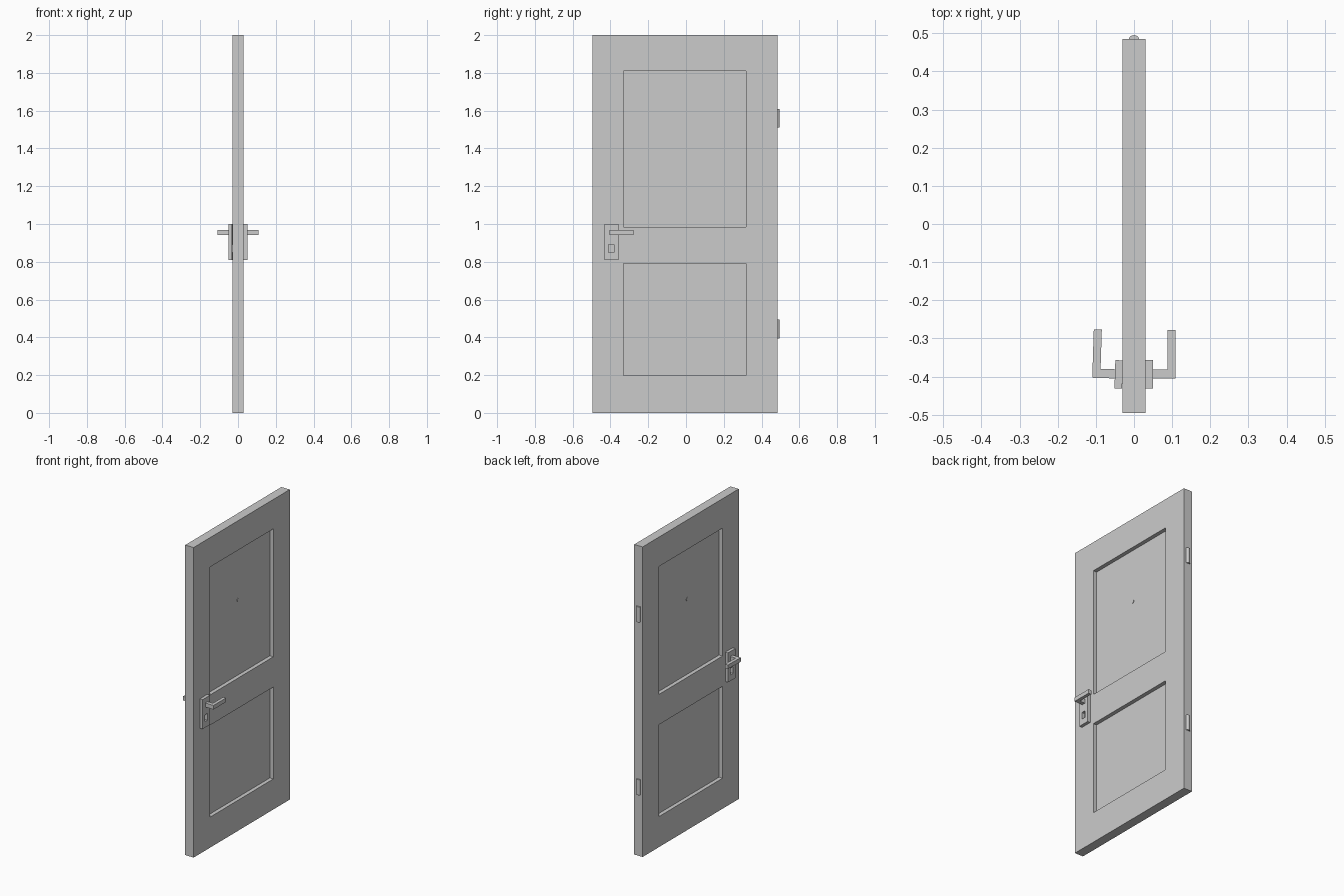
import bpy, bmesh, math
from mathutils import Matrix, Vector

if "Cube" in bpy.data.objects:
    bpy.data.objects.remove(bpy.data.objects["Cube"])


def finish(name, bm):
    bmesh.ops.recalc_face_normals(bm, faces=bm.faces)
    mesh = bpy.data.meshes.new(name)
    bm.to_mesh(mesh)
    bm.free()
    obj = bpy.data.objects.new(name, mesh)
    bpy.context.collection.objects.link(obj)
    return obj


def box(name, x, y, z):
    bm = bmesh.new()
    bmesh.ops.create_cube(bm, size=1)
    for v in bm.verts:
        v.co = [(r[0] + r[1]) / 2 + c * (r[1] - r[0]) for r, c in zip((x, y, z), v.co)]
    return finish(name, bm)


def prism(name, outline, z0, z1):
    """Extrude an (x, y) outline upwards."""
    bm = bmesh.new()
    face = bm.faces.new([bm.verts.new((x, y, z0)) for x, y in outline])
    ext = bmesh.ops.extrude_face_region(bm, geom=[face])["geom"]
    verts = [g for g in ext if isinstance(g, bmesh.types.BMVert)]
    bmesh.ops.translate(bm, verts=verts, vec=(0, 0, z1 - z0))
    return finish(name, bm)


def cut(obj, cutter):
    mod = obj.modifiers.new("cut", 'BOOLEAN')
    mod.operation = 'DIFFERENCE'
    mod.solver = 'EXACT'
    mod.object = cutter
    cutter.hide_render = True
    cutter.hide_set(True)


def span(side, a, b):
    return sorted((side * a, side * b))


# Door slab with two recessed panels on each face
door = box("door_slab", (-0.03, 0.03), (-0.495, 0.485), (0, 2))
for side, tag in ((1, "right"), (-1, "left")):
    for z, level in (((0.197, 0.79), "lower"), ((0.985, 1.81), "upper")):
        cut(door, box(f"panel_cutter_{level}_{tag}", span(side, 0.005, 0.05),
                      (-0.33, 0.318), z))

# Handle set on each face; the left one sits slightly crooked
pivot = Vector((-0.041, -0.393, 0))
tilt = (Matrix.Translation(pivot) @ Matrix.Rotation(math.radians(-1.8), 4, 'Z')
        @ Matrix.Translation(-pivot))
lever_outline = [(0.045, -0.405), (0.109, -0.405), (0.109, -0.278),
                 (0.088, -0.278), (0.088, -0.381), (0.045, -0.381)]
for side, tag in ((1, "right"), (-1, "left")):
    plate = box(f"handle_plate_{tag}", span(side, 0.03, 0.05), (-0.431, -0.357), (0.81, 1.0))
    keyhole = box(f"keyhole_cutter_{tag}", span(side, 0.02, 0.07), (-0.409, -0.381), (0.848, 0.892))
    lever = prism(f"handle_lever_{tag}", [(side * x, y) for x, y in lever_outline], 0.942, 0.968)
    cut(plate, keyhole)
    if side < 0:
        for part in (plate, keyhole, lever):
            part.matrix_world = tilt

# Half-round hinge knuckles on the back edge
for i, (z0, z1) in enumerate(((0.395, 0.495), (1.51, 1.61))):
    arc = [(0.014 * math.cos(a), 0.483 + 0.012 * math.sin(a))
           for a in (math.pi * k / 6 for k in range(7))]
    prism(f"hinge_{i + 1}", arc, z0, z1)

# Peephole through the upper panel
bm = bmesh.new()
bmesh.ops.create_cone(bm, cap_ends=True, segments=16, radius1=0.012, radius2=0.012, depth=0.016,
                      matrix=Matrix.Translation((0, -0.006, 1.47)) @ Matrix.Rotation(math.pi / 2, 4, 'Y'))
finish("peephole", bm)
